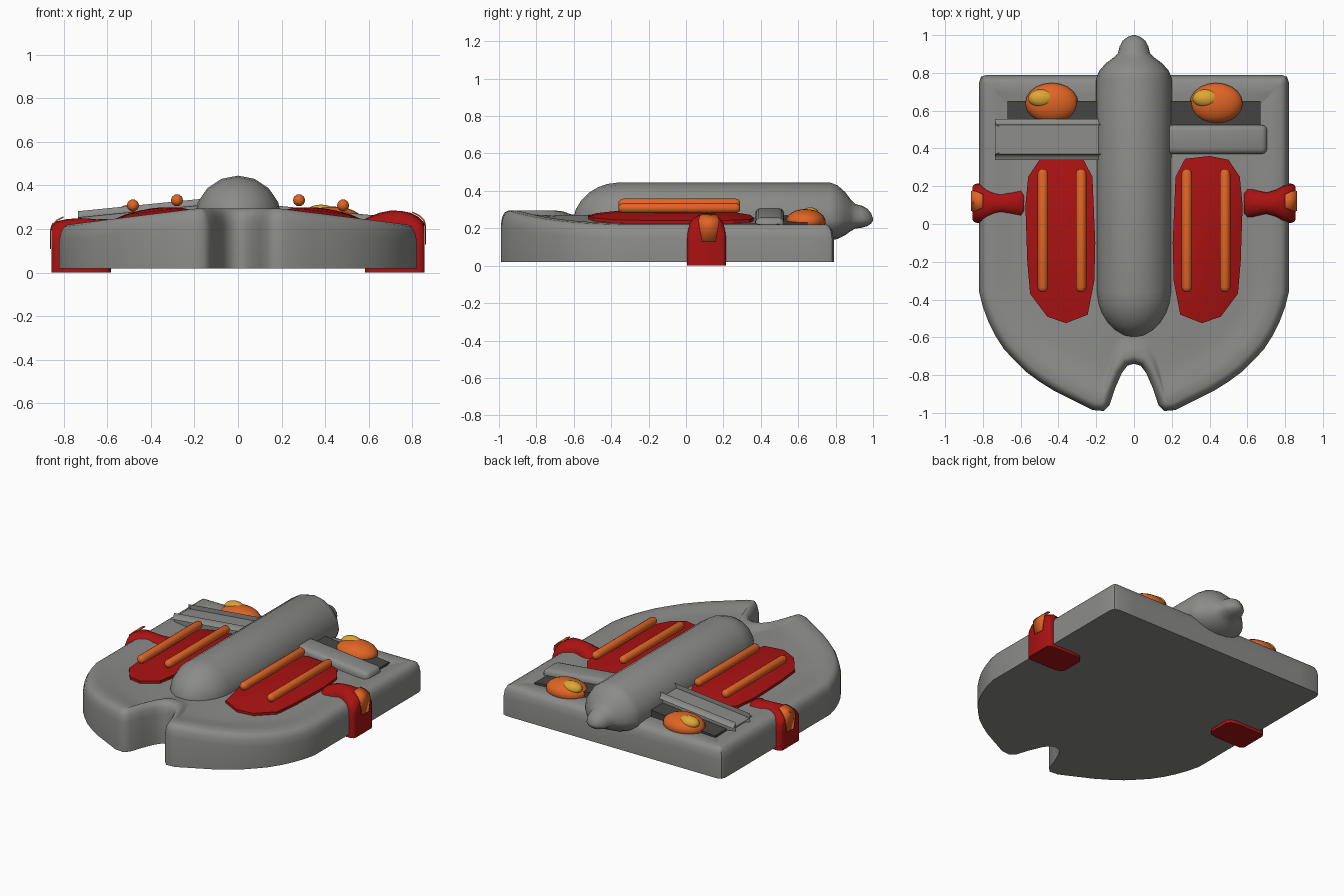
import bpy, bmesh, math
from mathutils import Vector

if "Cube" in bpy.data.objects:
    bpy.data.objects.remove(bpy.data.objects["Cube"])


def material(name, rgb):
    m = bpy.data.materials.new(name)
    m.diffuse_color = (*rgb, 1)
    m.use_nodes = True
    m.node_tree.nodes["Principled BSDF"].inputs["Base Color"].default_value = m.diffuse_color
    return m


GREY = material("grey", (0.26, 0.265, 0.25))
DARK = material("dark grey", (0.06, 0.06, 0.058))
RED = material("red", (0.40, 0.006, 0.006))
ORANGE = material("orange", (0.75, 0.13, 0.018))
YELLOW = material("yellow", (0.72, 0.39, 0.035))


def finish(name, bm, mat, angle=40):
    bmesh.ops.remove_doubles(bm, verts=bm.verts, dist=1e-5)
    bmesh.ops.recalc_face_normals(bm, faces=bm.faces)
    me = bpy.data.meshes.new(name)
    bm.to_mesh(me)
    bm.free()
    ob = bpy.data.objects.new(name, me)
    bpy.context.collection.objects.link(ob)
    me.materials.append(mat)
    bpy.ops.object.select_all(action='DESELECT')
    ob.select_set(True)
    bpy.context.view_layer.objects.active = ob
    bpy.ops.object.shade_smooth_by_angle(angle=math.radians(angle))
    return ob


def loft(name, rings, mat, angle=40):
    """Skin closed rings of equal length and cap both ends."""
    bm = bmesh.new()
    vs = [[bm.verts.new(p) for p in r] for r in rings]
    n = len(rings[0])
    for a, b in zip(vs, vs[1:]):
        for i in range(n):
            j = (i + 1) % n
            bm.faces.new((a[i], a[j], b[j], b[i]))
    bm.faces.new(vs[0])
    bm.faces.new(vs[-1])
    return finish(name, bm, mat, angle)


def lathe(name, profile, x, z, mat, sides=16, under=1.0):
    """Turn (y, radius) pairs round a lengthwise axis; under flattens the lower half."""
    rings = []
    for y, r in profile:
        ring = []
        for k in range(sides):
            a = 2 * math.pi * k / sides
            s = math.sin(a)
            ring.append((x + r * math.cos(a), y, z + r * s * (under if s < 0 else 1)))
        rings.append(ring)
    return loft(name, rings, mat, 50)


def ellipsoid(name, centre, radii, mat):
    bm = bmesh.new()
    bmesh.ops.create_uvsphere(bm, u_segments=20, v_segments=12, radius=1)
    for v in bm.verts:
        v.co = Vector(c + r * q for c, r, q in zip(centre, radii, v.co))
    return finish(name, bm, mat, 60)


def rim_z(x, y):
    """Crowned deck: high beside the spine, fading out towards the tail."""
    crown = min(0.075, max(0, 0.12 * (0.82 - abs(x))))
    fade = 1 if y < 0.3 else max(0, 1 - (y - 0.3) / 0.47)
    return 0.22 + crown * fade


# Hull: notched shield outline with rounded rim and sunken deck
half = [(0, -0.74), (0.035, -0.75), (0.065, -0.79), (0.10, -0.87), (0.13, -0.96), (0.16, -0.99),
        (0.22, -0.985), (0.33, -0.93), (0.42, -0.885), (0.5, -0.835), (0.575, -0.78), (0.64, -0.715),
        (0.69, -0.66), (0.735, -0.59), (0.77, -0.52), (0.80, -0.44), (0.82, -0.36),
        (0.82, -0.15), (0.82, 0.1), (0.82, 0.3), (0.82, 0.5), (0.82, 0.65), (0.82, 0.75),
        (0.81, 0.78), (0.78, 0.79), (0.65, 0.79), (0.45, 0.79), (0.2, 0.79), (0, 0.79)]
outline = [Vector(p) for p in half] + [Vector((-x, y)) for x, y in half[-2:0:-1]]


def inset(d):
    n, out = len(outline), []
    for i, p in enumerate(outline):
        t = (outline[(i + 1) % n] - p).normalized() + (p - outline[i - 1]).normalized()
        t.normalize()
        out.append(p + d * Vector((-t.y, t.x)))
    return out


rings = [[(p.x, p.y, 0.02) for p in outline]]
for d, drop in ((0, 0.075), (0.008, 0.035), (0.022, 0.01), (0.042, 0.0)):
    rings.append([(q.x, q.y, rim_z(p.x, p.y) - drop) for p, q in zip(outline, inset(d))])
for s, drop in ((0.93, 0.005), (0.86, 0.02), (0.78, 0.025), (0.65, 0.025),
                (0.5, 0.025), (0.35, 0.025), (0.2, 0.025), (0.06, 0.025)):
    ring = []
    for q in inset(0.042):
        x, y = q.x * s, -0.1 + (q.y + 0.1) * s
        ring.append((x, y, rim_z(x, y) - drop))
    rings.append(ring)
loft("hull", rings, GREY, 50)

# Central spine pod with tail knob
lathe("spine_pod", [(-0.6, 0.012), (-0.59, 0.055), (-0.56, 0.105), (-0.52, 0.145), (-0.47, 0.175),
                    (-0.42, 0.192), (-0.36, 0.2), (0.77, 0.2), (0.81, 0.185), (0.85, 0.15),
                    (0.88, 0.11), (0.905, 0.085), (0.94, 0.076), (0.97, 0.06), (0.99, 0.035),
                    (1.0, 0.008)], 0, 0.245, GREY, 16, 0.55)

# Faceted red pads on the deck and their floating rails
pad = [(0.36, -0.525), (0.46, -0.49), (0.55, -0.37), (0.565, -0.2), (0.575, 0.1), (0.56, 0.25),
       (0.5, 0.34), (0.4, 0.36), (0.27, 0.345), (0.22, 0.25), (0.205, -0.1), (0.21, -0.3), (0.245, -0.48)]
for side, label in ((1, "right"), (-1, "left")):
    rings = []
    for s, lift in ((1, -0.04), (1, -0.008), (0.7, 0.01), (0.35, 0.02), (0.05, 0.024)):
        ring = []
        for px, py in pad:
            x, y = 0.385 + (px - 0.385) * s, -0.08 + (py + 0.08) * s
            ring.append((side * x, y, rim_z(x, y) + lift))
        rings.append(ring)
    loft("pad_" + label, rings, RED, 20)
    for x, z in ((0.28, 0.332), (0.482, 0.308)):
        lathe("rail_" + label, [(-0.36, 0.012), (-0.35, 0.023), (-0.335, 0.028), (0.265, 0.028),
                                (0.28, 0.023), (0.29, 0.012)], side * x, z, ORANGE, 10)


# Sloping cross bar and dark slot behind it
def sloped_bar(name, side, x0, x1, y0, y1, top, thick, bevel, mat):
    bm = bmesh.new()
    bmesh.ops.create_cube(bm, size=1)
    for v in bm.verts:
        x = x0 + (v.co.x + 0.5) * (x1 - x0)
        z = top - 0.1 * (x - 0.2) + (v.co.z - 0.5) * thick
        v.co = Vector((side * x, y0 + (v.co.y + 0.5) * (y1 - y0), z))
    if bevel:
        bmesh.ops.bevel(bm, geom=bm.edges[:], offset=bevel, segments=3, profile=0.5, affect='EDGES')
    return finish(name, bm, mat)


for side, label in ((1, "right"), (-1, "left")):
    sloped_bar("cross_bar_" + label, side, 0.1, 0.705, 0.37, 0.525, 0.305, 0.09, 0.03, GREY)
    sloped_bar("slot_" + label, side, 0.1, 0.67, 0.50, 0.65, 0.268, 0.06, 0, DARK)

    # Lamps with an off-centre highlight dome
    cx = side * 0.435
    ellipsoid("lamp_" + label, (cx, 0.64, 0.235), (0.14, 0.107, 0.068), ORANGE)
    ellipsoid("lamp_dome_" + label, (cx - 0.055, 0.665, 0.272), (0.07, 0.048, 0.04), YELLOW)

    # Red grips wrapped over the hull edge; the left one sits lower
    cy = 0.11
    squash = 1.0 if side > 0 else 0.45
    rings = []
    for x, base, w, top in ((0.582, 0.07, 0.075, 0.245), (0.60, 0.095, 0.088, 0.255),
                            (0.65, 0.105, 0.072, 0.275), (0.70, 0.105, 0.06, 0.285),
                            (0.75, 0.105, 0.075, 0.283), (0.79, 0.105, 0.098, 0.275),
                            (0.83, 0.105, 0.102, 0.255), (0.85, 0.097, 0.097, 0.235),
                            (0.856, 0.085, 0.085, 0.22)):
        t = 0.22 + (top - 0.22) * (squash if x > 0.62 else 1) + (0 if side > 0 or x > 0.62 else -0.01)
        arch = [(base, 0), (base, 0.12), (w, 0.17), (w * 0.92, t - 0.045),
                (w * 0.7, t - 0.02), (w * 0.4, t - 0.005)]
        sec = arch + [(0, t)] + [(-a, b) for a, b in arch[::-1]]
        rings.append([(side * x, cy + a, b) for a, b in sec])
    loft("grip_" + label, rings, RED, 50)

    # Thin orange patch over the outer shoulder of each grip
    low = 0 if side > 0 else -0.022
    bm = bmesh.new()
    rows = []
    for x, z, w in ((0.80, 0.277, 0.035), (0.832, 0.261, 0.05), (0.853, 0.24, 0.055),
                    (0.86, 0.215, 0.052), (0.86, 0.13, 0.035)):
        z += low
        rows.append([bm.verts.new((side * x, 0.122 + k * w, z)) for k in (-1, 1)])
    for a, b in zip(rows, rows[1:]):
        bm.faces.new((a[0], a[1], b[1], b[0]))
    patch = finish("grip_patch_" + label, bm, ORANGE)
    sol = patch.modifiers.new("thickness", 'SOLIDIFY')
    sol.thickness = 0.006
    sol.offset = 0
